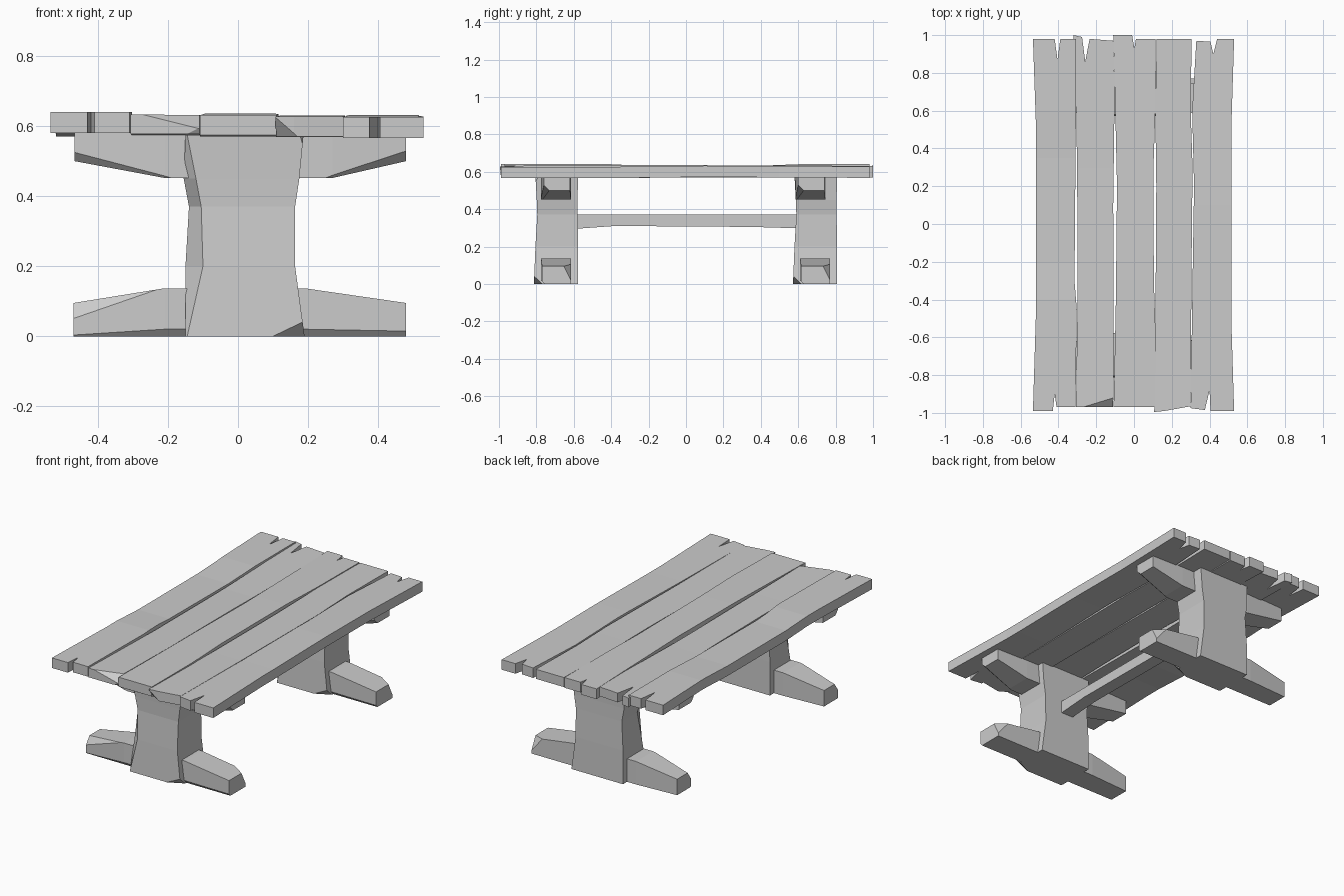
import bpy, bmesh
from mathutils import Vector

if "Cube" in bpy.data.objects:
    bpy.data.objects.remove(bpy.data.objects["Cube"])


def finish(name, bm):
    bmesh.ops.recalc_face_normals(bm, faces=bm.faces)
    me = bpy.data.meshes.new(name)
    bm.to_mesh(me)
    bm.free()
    ob = bpy.data.objects.new(name, me)
    bpy.context.scene.collection.objects.link(ob)
    return ob


def loft(rings):
    bm = bmesh.new()
    vs = [[bm.verts.new(p) for p in r] for r in rings]
    n = len(vs[0])
    for a, b in zip(vs, vs[1:]):
        for i in range(n):
            j = (i + 1) % n
            bm.faces.new((a[i], a[j], b[j], b[i]))
    bm.faces.new(vs[0])
    bm.faces.new(vs[-1])
    return bm


def chop(bm, co, no):
    # slice a chip off on the side the normal points to
    geom = bm.verts[:] + bm.edges[:] + bm.faces[:]
    bmesh.ops.bisect_plane(bm, geom=geom, plane_co=Vector(co),
                           plane_no=Vector(no).normalized(), clear_outer=True)
    edges = [e for e in bm.edges if e.is_boundary]
    if edges:
        bmesh.ops.holes_fill(bm, edges=edges, sides=0)


def interp(pts, y):
    for (y0, z0), (y1, z1) in zip(pts, pts[1:]):
        if y <= y1:
            return z0 + (z1 - z0) * (y - y0) / (y1 - y0)
    return pts[-1][1]


def plank(name, outline, heights, thick, chips=()):
    # heights: (y, z of underside) along the plank
    bm = bmesh.new()
    f = bm.faces.new([bm.verts.new((x, y, 0)) for x, y in outline])
    r = bmesh.ops.extrude_face_region(bm, geom=[f])
    for v in r["geom"]:
        if isinstance(v, bmesh.types.BMVert):
            v.co.z += thick
    for y, _ in heights[1:-1]:
        bmesh.ops.bisect_plane(bm, geom=bm.verts[:] + bm.edges[:] + bm.faces[:],
                               plane_co=(0, y, 0), plane_no=(0, 1, 0))
    for v in bm.verts:
        v.co.z += interp(heights, v.co.y)
    for co, no in chips:
        chop(bm, co, no)
    finish(name, bm)


# table top: five split planks, outlines run anticlockwise from front left
plank("plank_1", [(-.535, -.99), (-.43, -.99), (-.42, -.90), (-.41, -.97), (-.31, -.97),
                  (-.303, -.45), (-.315, -.3), (-.308, .55), (-.308, .98), (-.39, .98),
                  (-.405, .87), (-.42, .98), (-.535, .98), (-.52, .55), (-.52, -.5)],
      [(-1, .58), (-.4, .58), (-.2, .57), (.35, .57), (.6, .58), (1, .58)], .06)
plank("plank_2", [(-.307, -.97), (-.11, -.97), (-.108, -.5), (-.11, .1), (-.102, .73),
                  (-.11, .97), (-.235, .98), (-.258, .86), (-.275, .99), (-.32, 1.0),
                  (-.305, .6), (-.30, .1), (-.298, -.35)],
      [(-1, .578), (-.5, .572), (.3, .568), (1, .577)], .055,
      [((-.2, -.97, .615), (.25, -.8, 1)), ((-.12, -.97, .59), (.3, -1, -.6))])
plank("plank_3", [(-.108, -.97), (.11, -.97), (.115, -.6), (.105, -.3), (.103, .3),
                  (.113, .6), (.115, .98), (.01, .98), (.002, .93), (-.01, 1.0),
                  (-.11, 1.0), (-.102, .73), (-.09, .2), (-.096, -.4), (-.105, -.85)],
      [(-1, .57), (-.3, .575), (.3, .573), (1, .57)], .061,
      [((.02, -.97, .575), (0, -.6, -1))])
plank("plank_4", [(.107, -.995), (.16, -.99), (.30, -.965), (.304, -.3), (.31, .3),
                  (.30, .6), (.305, .98), (.12, .98), (.113, .6), (.118, .2), (.113, -.6)],
      [(-1, .57), (-.4, .567), (.4, .57), (1, .573)], .057,
      [((.14, -.985, .588), (-.6, -1, -.8))])
plank("plank_5", [(.30, -.975), (.375, -.985), (.40, -.88), (.405, -.99), (.53, -.99),
                  (.515, -.5), (.515, .5), (.53, .98), (.44, .98), (.42, .90), (.405, .965),
                  (.33, .97), (.308, .6), (.318, .2), (.31, -.3)],
      [(-1, .566), (-.4, .566), (.1, .572), (1, .567)], .06)


def leg_ring(z, x0, x1, y0, y1, c, d):
    # rectangle with one hewn corner at the front left
    return [(x0 + c, y0, z), (x1, y0, z), (x1, y1, z), (x0, y1, z), (x0, y0 + d, z)]


def bar_ring(x, y0, y1, z0, z1):
    return [(x, y0, z0), (x, y1, z0), (x, y1, z1), (x, y0, z1)]


# trestles: post, foot and brace, repeated at each end
for tag, y in (("front", -.81), ("back", .575)):
    bm = loft([leg_ring(0, -.15, .19, y - .003, y + .233, .005, .01),
               leg_ring(.20, -.15, .163, y + .005, y + .233, .05, .05),
               leg_ring(.37, -.14, .163, y + .015, y + .23, .035, .07),
               leg_ring(.45, -.155, .175, y + .012, y + .23, .035, .04),
               leg_ring(.575, -.15, .187, y + .005, y + .233, .005, .01)])
    chop(bm, (.19, y, .042), (.5, -1, -1))
    chop(bm, (.175, y, .57), (1, -.6, .25))
    finish(tag + "_post", bm)

    bm = loft([bar_ring(-.47, y + .05, y + .18, 0, .095),
               bar_ring(-.21, y + .035, y + .195, 0, .137),
               bar_ring(.19, y + .035, y + .195, 0, .137),
               bar_ring(.48, y + .04, y + .195, 0, .095)])
    chop(bm, (-.465, y + .055, .06), (-.3, -1, .7))
    chop(bm, (.34, y + .037, .018), (0, -1, -.9))
    chop(bm, (.48, y + .17, .07), (.6, 1, .5))
    finish(tag + "_foot", bm)

    s = y if y < 0 else y - .025
    bm = loft([bar_ring(-.467, s + .045, s + .185, .50, .58),
               bar_ring(-.21, s + .035, s + .195, .452, .58),
               bar_ring(.27, s + .035, s + .195, .452, .58),
               bar_ring(.48, s + .05, s + .19, .50, .58)])
    chop(bm, (-.467, s + .06, .51), (-.3, -1, -1))
    chop(bm, (.47, s + .065, .51), (.4, -1, -1))
    finish(tag + "_brace", bm)

# stretcher between the posts
finish("stretcher", loft([[(-.035, y, a), (.045, y, a), (.045, y, b), (-.035, y, b)]
                          for y, a, b in ((-.59, .295, .37), (-.38, .31, .37),
                                          (.35, .305, .37), (.59, .298, .37))]))
